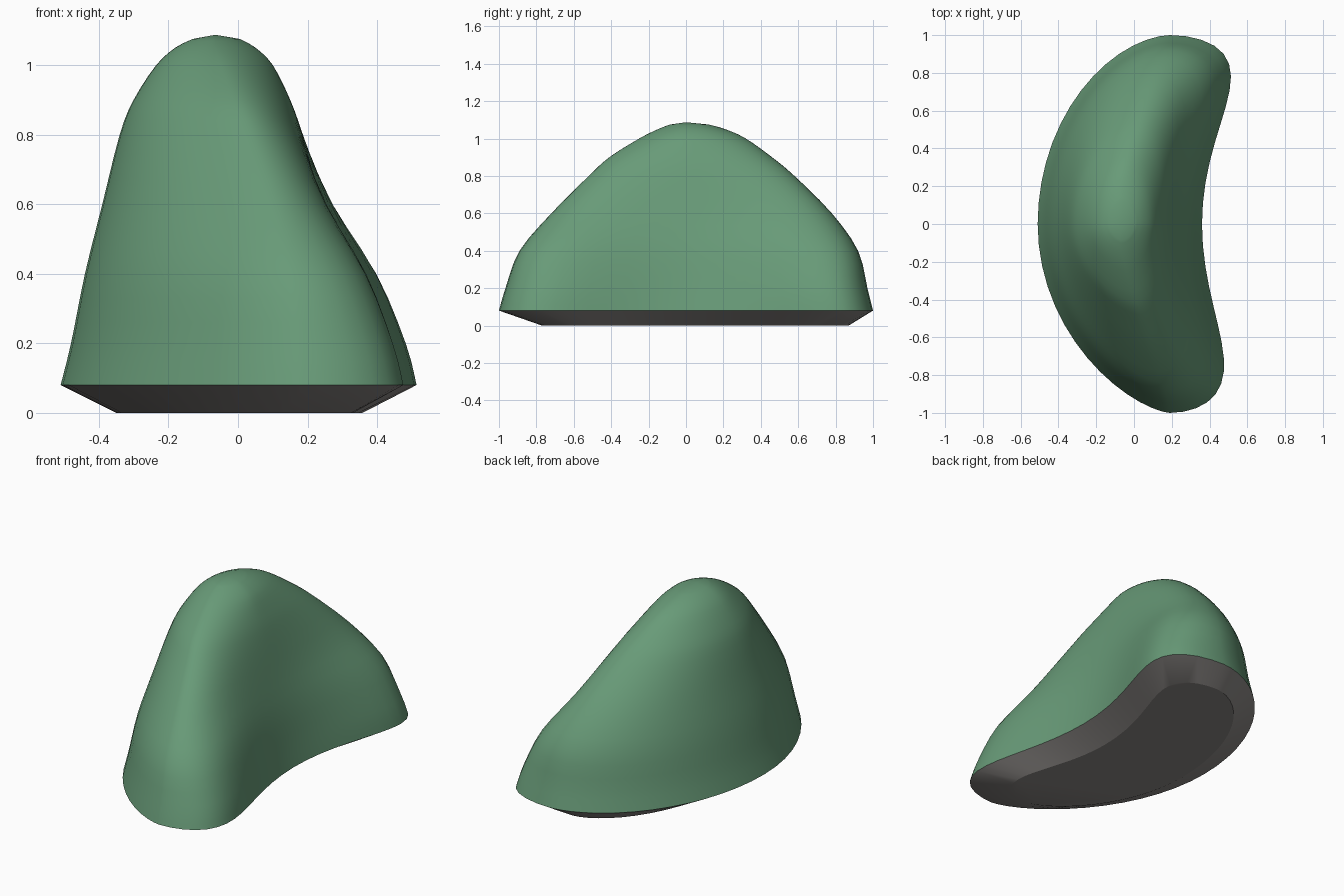
import bpy, math

if "Cube" in bpy.data.objects:
    bpy.data.objects.remove(bpy.data.objects["Cube"])

SEGMENTS = 56


def material(name, colour):
    mat = bpy.data.materials.new(name)
    mat.use_nodes = True
    mat.diffuse_color = (*colour, 1)
    mat.node_tree.nodes["Principled BSDF"].inputs["Base Color"].default_value = (*colour, 1)
    return mat


def bean_ring(z, front, back, left, end, right, bend, lobe):
    """Bean outline: rounded on the left, hollow two-lobed edge on the right, front end narrower."""
    ring = []
    for i in range(SEGMENTS):
        a = math.tau * i / SEGMENTS
        s, c = math.sin(a), math.cos(a)
        u = abs(s)
        reach, taper, power = (back, 1.15, lobe) if s > 0 else (front, 1.35, 0.68 * lobe)
        if c < 0:
            x = end - (end - left) * (-c) ** taper
        else:
            x = end + (right - end + bend * u * u) * math.sqrt(max(0, 1 - u ** power))
        ring.append((x, s * reach, z))
    return ring


def smooth_rows(rows, steps):
    """Catmull-Rom interpolation between level rows."""
    out = []
    for i in range(len(rows) - 1):
        quad = [rows[max(i - 1, 0)], rows[i], rows[i + 1], rows[min(i + 2, len(rows) - 1)]]
        for k in range(steps):
            t = k / steps
            out.append([b + t / 2 * (c - a + t * (2 * a - 5 * b + 4 * c - d + t * (3 * (b - c) + d - a)))
                        for a, b, c, d in zip(*quad)])
    return out + [rows[-1]]


def loft(name, rows, mat, angle, tip=None, floor=False):
    verts = [p for row in rows for p in bean_ring(*row)]
    n, faces = SEGMENTS, []
    for r in range(len(rows) - 1):
        for i in range(n):
            j = (i + 1) % n
            faces.append((r * n + i, r * n + j, r * n + n + j, r * n + n + i))
    if tip:
        top = (len(rows) - 1) * n
        verts.append(tip)
        faces += [(top + i, top + (i + 1) % n, len(verts) - 1) for i in range(n)]
    if floor:
        faces.append(tuple(reversed(range(n))))
    mesh = bpy.data.meshes.new(name)
    mesh.from_pydata(verts, [], faces)
    mesh.materials.append(mat)
    obj = bpy.data.objects.new(name, mesh)
    bpy.context.collection.objects.link(obj)
    bpy.ops.object.select_all(action="DESELECT")
    obj.select_set(True)
    bpy.context.view_layer.objects.active = obj
    bpy.ops.object.shade_smooth_by_angle(angle=math.radians(angle))


green = material("moss green", (0.138, 0.325, 0.187))
grey = material("dark stone", (0.26, 0.245, 0.235))

# Levels: height, front reach, back reach, left edge, end x, inner edge, lobe bend, lobe fullness
levels = [
    (0.08, 1.0, 1.0, -0.51, 0.19, 0.36, 0.39, 4),
    (0.20, 0.965, 0.97, -0.48, 0.185, 0.335, 0.40, 3.4),
    (0.40, 0.89, 0.92, -0.44, 0.165, 0.295, 0.34, 2.6),
    (0.60, 0.72, 0.78, -0.39, 0.11, 0.24, 0.17, 2.4),
    (0.80, 0.52, 0.58, -0.34, 0.04, 0.185, 0.07, 2.3),
    (0.90, 0.41, 0.46, -0.30, 0.00, 0.15, 0.03, 2.3),
    (1.00, 0.25, 0.32, -0.235, -0.04, 0.10, 0, 2.2),
    (1.05, 0.15, 0.21, -0.18, -0.06, 0.05, 0, 2.2),
    (1.075, 0.085, 0.12, -0.13, -0.065, 0.005, 0, 2.2),
]
loft("hill", smooth_rows(levels, 3), green, 50, tip=(-0.065, 0, 1.087))

# Chamfered underside
underside = [(0, 0.77, 0.87, -0.35, 0.13, 0.21, 0.34, 4), levels[0]]
loft("base", underside, grey, 25, floor=True)
